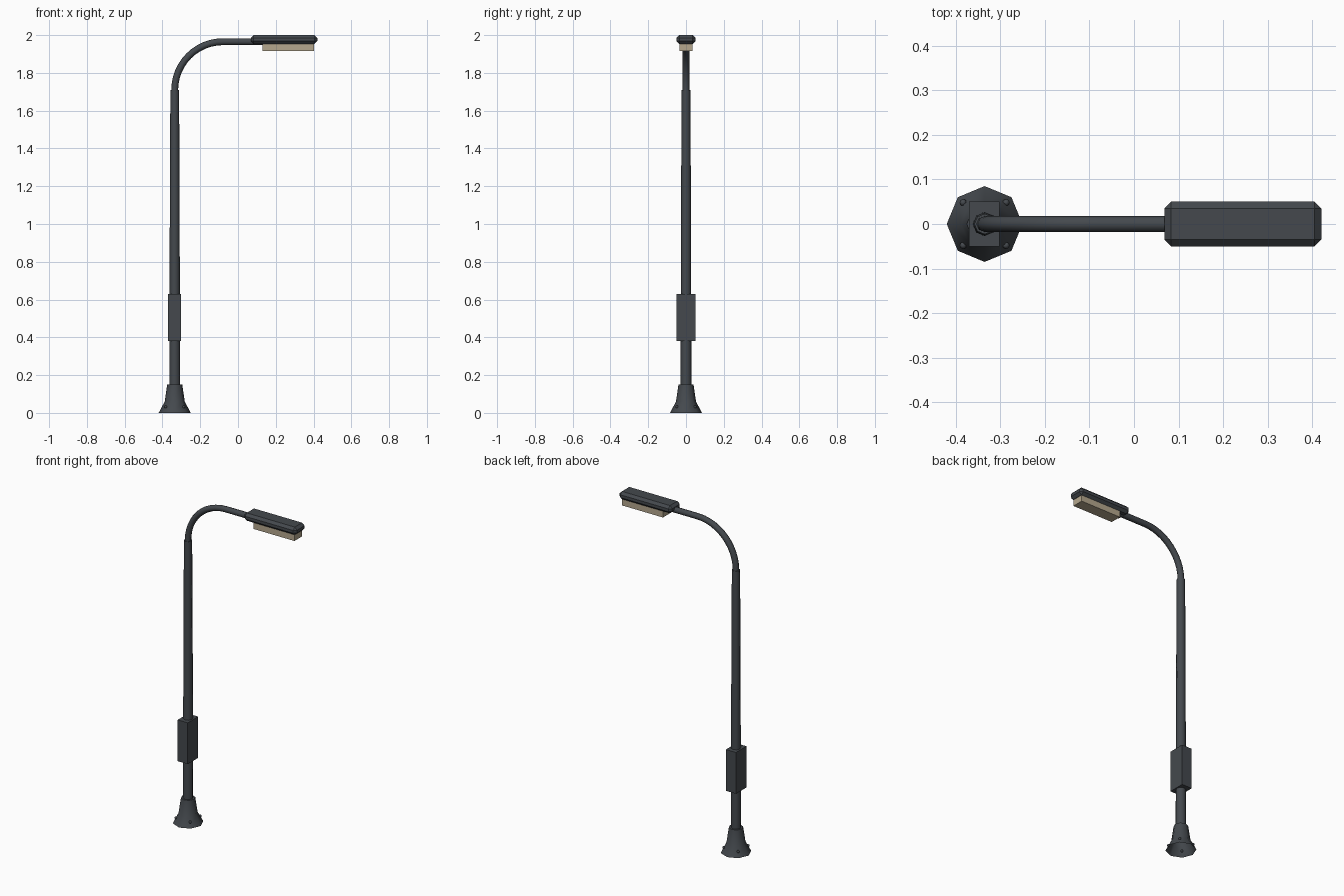
import bpy, bmesh, math
from mathutils import Vector, Matrix

if "Cube" in bpy.data.objects:
    bpy.data.objects.remove(bpy.data.objects["Cube"])

PX = -0.335  # pole axis


def material(name, rgb):
    m = bpy.data.materials.new(name)
    m.diffuse_color = (*rgb, 1)
    m.use_nodes = True
    m.node_tree.nodes["Principled BSDF"].inputs["Base Color"].default_value = m.diffuse_color
    return m


METAL = material("dark_metal", (0.058, 0.066, 0.075))
GLASS = material("warm_lens", (0.46, 0.39, 0.27))


def finish(bm, name, mat, angle=None):
    bmesh.ops.recalc_face_normals(bm, faces=bm.faces)
    me = bpy.data.meshes.new(name)
    bm.to_mesh(me)
    bm.free()
    me.materials.append(mat)
    ob = bpy.data.objects.new(name, me)
    bpy.context.collection.objects.link(ob)
    if angle:
        bpy.ops.object.select_all(action='DESELECT')
        ob.select_set(True)
        bpy.context.view_layer.objects.active = ob
        bpy.ops.object.shade_smooth_by_angle(angle=math.radians(angle))
    return ob


def tube(name, frames, sides=8, cap_start=True):
    """Skin rings given as (centre, axis_u, radius); axis v is always y."""
    bm = bmesh.new()
    rings = []
    for c, u, r in frames:
        angles = [math.tau * i / sides for i in range(sides)]
        rings.append([bm.verts.new(Vector(c) + r * (math.cos(a) * Vector(u) + math.sin(a) * Vector((0, 1, 0))))
                      for a in angles])
    for a, b in zip(rings, rings[1:]):
        for i in range(sides):
            j = (i + 1) % sides
            bm.faces.new((a[i], a[j], b[j], b[i]))
    if cap_start:
        bm.faces.new(rings[0])
    bm.faces.new(rings[-1])
    return finish(bm, name, METAL, 50)


def upright(profile):
    return [((PX, 0, z), (1, 0, 0), r) for r, z in profile]


def box(name, lo, hi, mat, bevel=0):
    bm = bmesh.new()
    lo, hi = Vector(lo), Vector(hi)
    bmesh.ops.create_cube(bm, size=1, matrix=Matrix.Translation((lo + hi) / 2) @ Matrix.Diagonal((*(hi - lo), 1)))
    if bevel:
        bmesh.ops.bevel(bm, geom=bm.edges[:], offset=bevel, segments=1, affect='EDGES')
    return finish(bm, name, mat)


# Flared base, open underneath
tube("base_flare", upright([(0.085, 0), (0.053, 0.06), (0.04, 0.15)]), cap_start=False)

# Tapered pole
tube("pole", upright([(0.029, 0.13), (0.027, 0.63), (0.026, 1.15), (0.023, 1.71)]))

# Curved arm: quarter bend, then a straight run into the lamp
R, Z0 = 0.255, 1.71
arm = [((PX, 0, Z0 - 0.02), (1, 0, 0), 0.018)]
for i in range(13):
    t = math.pi / 2 * i / 12
    arm.append(((PX + R - R * math.cos(t), 0, Z0 + R * math.sin(t)), (math.cos(t), 0, -math.sin(t)), 0.018))
arm.append(((0.13, 0, Z0 + R), (0, 0, -1), 0.018))
tube("curved_arm", arm)

# Control box on the pole
box("control_box", (-0.37, -0.05, 0.38), (-0.302, 0.05, 0.63), METAL)

# Lamp housing and lens
box("lamp_housing", (0.068, -0.05, 1.953), (0.42, 0.05, 2.0), METAL, 0.015)
box("lamp_lens", (0.13, -0.035, 1.915), (0.403, 0.035, 1.965), GLASS)

# Base bolts
bm = bmesh.new()
for sx in (-1, 1):
    for sy in (-1, 1):
        bmesh.ops.create_uvsphere(bm, u_segments=8, v_segments=6, radius=0.008,
                                  matrix=Matrix.Translation((PX + sx * 0.048, sy * 0.048, 0.032)))
finish(bm, "base_bolts", METAL, 50)
